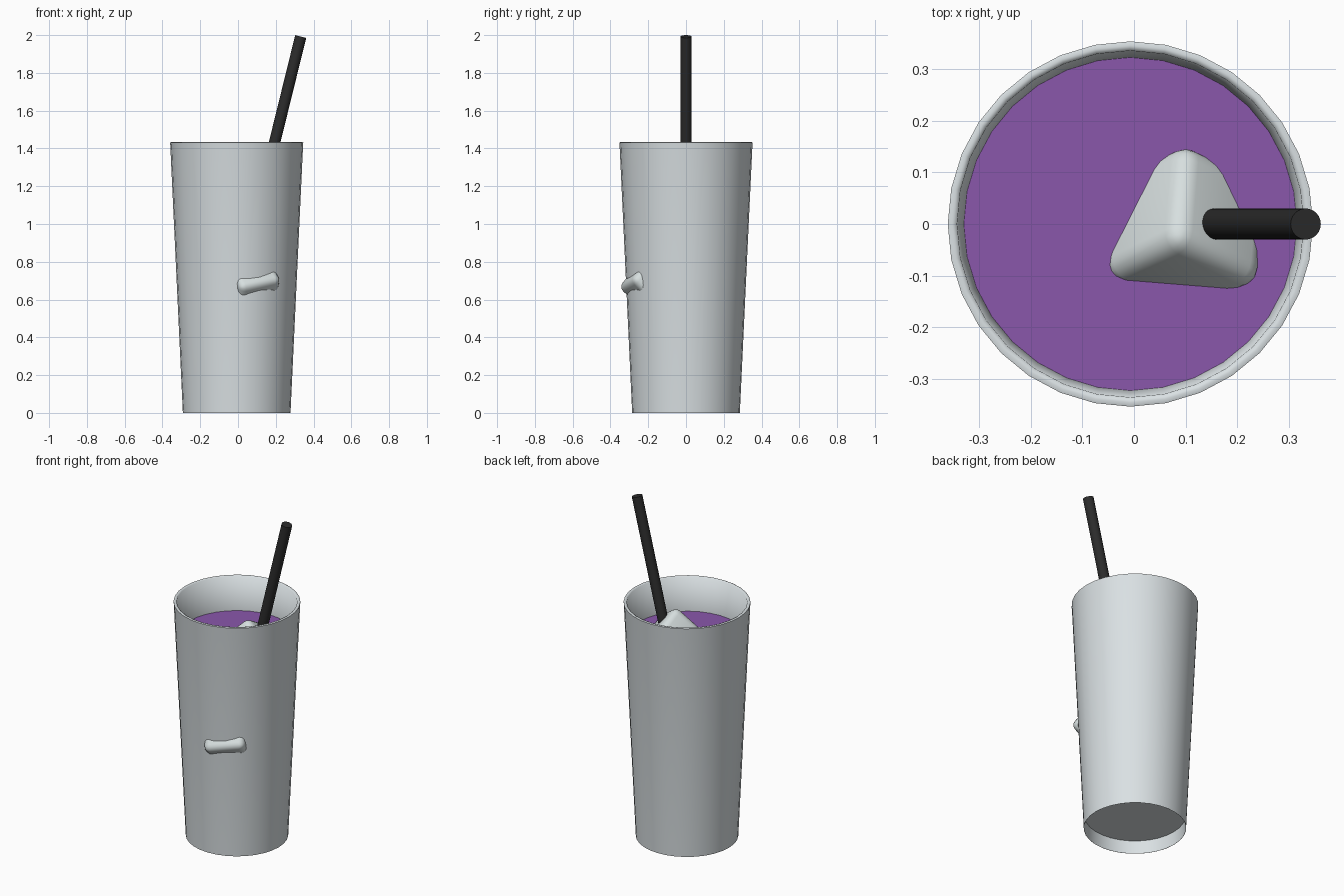
import bpy, bmesh, math
from mathutils import Vector, Matrix

if "Cube" in bpy.data.objects:
    bpy.data.objects.remove(bpy.data.objects["Cube"])

CX = -0.007  # axis of the tumbler


def material(name, rgb):
    m = bpy.data.materials.new(name)
    m.diffuse_color = (*rgb, 1)
    m.use_nodes = True
    m.node_tree.nodes["Principled BSDF"].inputs["Base Color"].default_value = m.diffuse_color
    return m


GLASS = material("grey_glass", (0.70, 0.75, 0.77))
ICE = material("pale_ice", (0.68, 0.74, 0.74))
DRINK = material("purple_drink", (0.255, 0.095, 0.41))
BLACK = material("black_plastic", (0.025, 0.025, 0.025))


def finish(name, bm, mat, angle=65):
    bmesh.ops.recalc_face_normals(bm, faces=bm.faces)
    me = bpy.data.meshes.new(name)
    bm.to_mesh(me)
    bm.free()
    me.materials.append(mat)
    ob = bpy.data.objects.new(name, me)
    bpy.context.collection.objects.link(ob)
    bpy.ops.object.select_all(action='DESELECT')
    ob.select_set(True)
    bpy.context.view_layer.objects.active = ob
    bpy.ops.object.shade_smooth_by_angle(angle=math.radians(angle))
    return ob


def lathe(name, profile, mat, sides=32):
    """Spin (radius, height) points; both ends are capped."""
    bm = bmesh.new()
    rings = [[bm.verts.new((CX + r * math.cos(2 * math.pi * i / sides),
                            r * math.sin(2 * math.pi * i / sides), z))
              for i in range(sides)] for r, z in profile]
    for a, b in zip(rings, rings[1:]):
        for i in range(sides):
            j = (i + 1) % sides
            bm.faces.new((a[i], a[j], b[j], b[i]))
    bm.faces.new(rings[0])
    bm.faces.new(rings[-1])
    return finish(name, bm, mat)


def ice_cube(name, corner, ax, ay, toward, side, radius):
    """Rounded cube growing from a corner along ax, ay and their normal."""
    x = Vector(ax).normalized()
    y = Vector(ay)
    y = (y - x * y.dot(x)).normalized()
    z = x.cross(y)
    if z.dot(Vector(toward)) < 0:
        z = -z
    c = Vector(corner) + (x + y + z) * side / 2
    bm = bmesh.new()
    bmesh.ops.create_cube(bm, size=side)
    bmesh.ops.bevel(bm, geom=bm.edges[:], offset=radius, segments=4,
                    profile=0.5, affect='EDGES')
    rot = Matrix((x, y, z)).transposed().to_4x4()
    bm.transform(Matrix.Translation(c) @ rot)
    return finish(name, bm, ICE)


# Tumbler: recessed base, tapered outer wall, soft rim, inner wall and floor
lathe("tumbler", [(0.281, 0.08), (0.284, 0.0), (0.285, 0.0), (0.352, 1.425),
                  (0.353, 1.431), (0.345, 1.434), (0.335, 1.43),
                  (0.322, 1.225), (0.268, 0.11)], GLASS)

# Drink filling the tumbler
lathe("drink", [(0.269, 0.112), (0.323, 1.225)], DRINK)

# Ice corner floating above the surface
ice_cube("floating_ice", (0.083, -0.032, 1.375), (-0.145, -0.07, -0.145),
         (0.165, -0.095, -0.145), (0, 1, -1), 0.228, 0.038)

# Ice whose edge pokes through the front wall
along = Vector((0.21, 0.078, 0.045)).normalized()
out = Vector((0.36, -0.93, 0.0))
out = (out - along * out.dot(along)).normalized()
up = along.cross(out)
side = 0.236
edge_mid = Vector((0.112, -0.292, 0.685)) + out * 0.036
ice_cube("front_ice", edge_mid - along * side / 2, along, up - out,
         -out - up, side, 0.035)

# Leaning straw
top, low = Vector((0.332, 0, 1.9925)), Vector((-0.12, 0, 0.16))
d = top - low
bm = bmesh.new()
bmesh.ops.create_cone(bm, cap_ends=True, segments=24, radius1=0.03,
                      radius2=0.03, depth=d.length)
bm.transform(Matrix.Translation((top + low) / 2)
             @ d.to_track_quat('Z', 'Y').to_matrix().to_4x4())
finish("straw", bm, BLACK)
